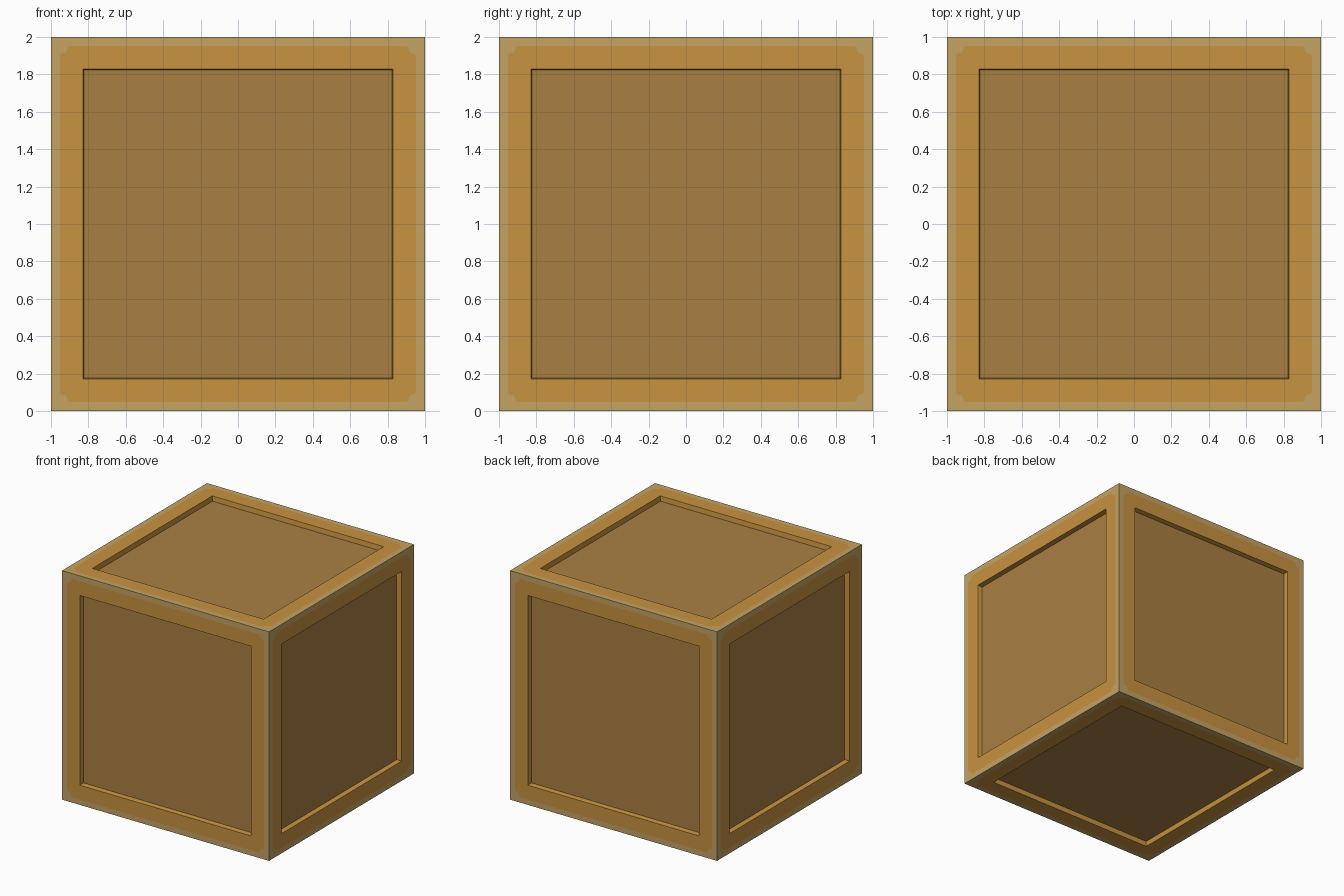
import bpy, bmesh, math
from mathutils import Matrix, Vector

if "Cube" in bpy.data.objects:
    bpy.data.objects.remove(bpy.data.objects["Cube"])


def material(name, rgb):
    m = bpy.data.materials.new(name)
    m.diffuse_color = [((c / 255 + 0.055) / 1.055) ** 2.4 for c in rgb] + [1]
    m.use_nodes = True
    m.node_tree.nodes["Principled BSDF"].inputs["Base Color"].default_value = m.diffuse_color
    return m


EDGE, FRAME, PANEL = 0, 1, 2
mats = [material("pale worn edge", (197, 163, 100)),
        material("orange wood frame", (200, 147, 64)),
        material("brown wood panel", (170, 127, 66))]

bm = bmesh.new()


def add_face(points, mat, rot):
    f = bm.faces.new([bm.verts.new(rot @ Vector(p)) for p in points])
    f.material_index = mat


def crate_side(rot):
    """One side facing +z before rotation, built as four equal quarters."""
    for k in range(4):
        r = rot @ Matrix.Rotation(k * math.pi / 2, 3, 'Z')
        a, b = (-1, -1, 1), (1, -1, 1)                          # cube corners
        e1, e2 = (-0.903, -0.953, 1), (0.903, -0.953, 1)        # border inner edge
        m1, m2 = (-0.919, -0.919, 1), (0.919, -0.919, 1)        # notched corners
        q1, q2 = (-0.828, -0.828, 1), (0.828, -0.828, 1)        # recess rim
        p1, p2 = (-0.823, -0.823, 0.957), (0.823, -0.823, 0.957)  # recess floor
        add_face([a, b, e2, e1], EDGE, r)
        add_face([a, e1, m1, (-0.953, -0.903, 1)], EDGE, r)
        add_face([m1, e1, e2, m2, q2, q1], FRAME, r)
        add_face([q1, q2, p2, p1], FRAME, r)
        add_face([p1, p2, (0, 0, 0.957)], PANEL, r)


# Four walls, then top and bottom
for k in range(4):
    crate_side(Matrix.Rotation(k * math.pi / 2, 3, 'Z') @ Matrix.Rotation(math.pi / 2, 3, 'X'))
crate_side(Matrix.Identity(3))
crate_side(Matrix.Rotation(math.pi, 3, 'X'))

bmesh.ops.remove_doubles(bm, verts=bm.verts[:], dist=0.0005)
bmesh.ops.translate(bm, verts=bm.verts[:], vec=(0, 0, 1))
mesh = bpy.data.meshes.new("crate")
bm.to_mesh(mesh)
bm.free()
for m in mats:
    mesh.materials.append(m)
bpy.context.collection.objects.link(bpy.data.objects.new("crate", mesh))
